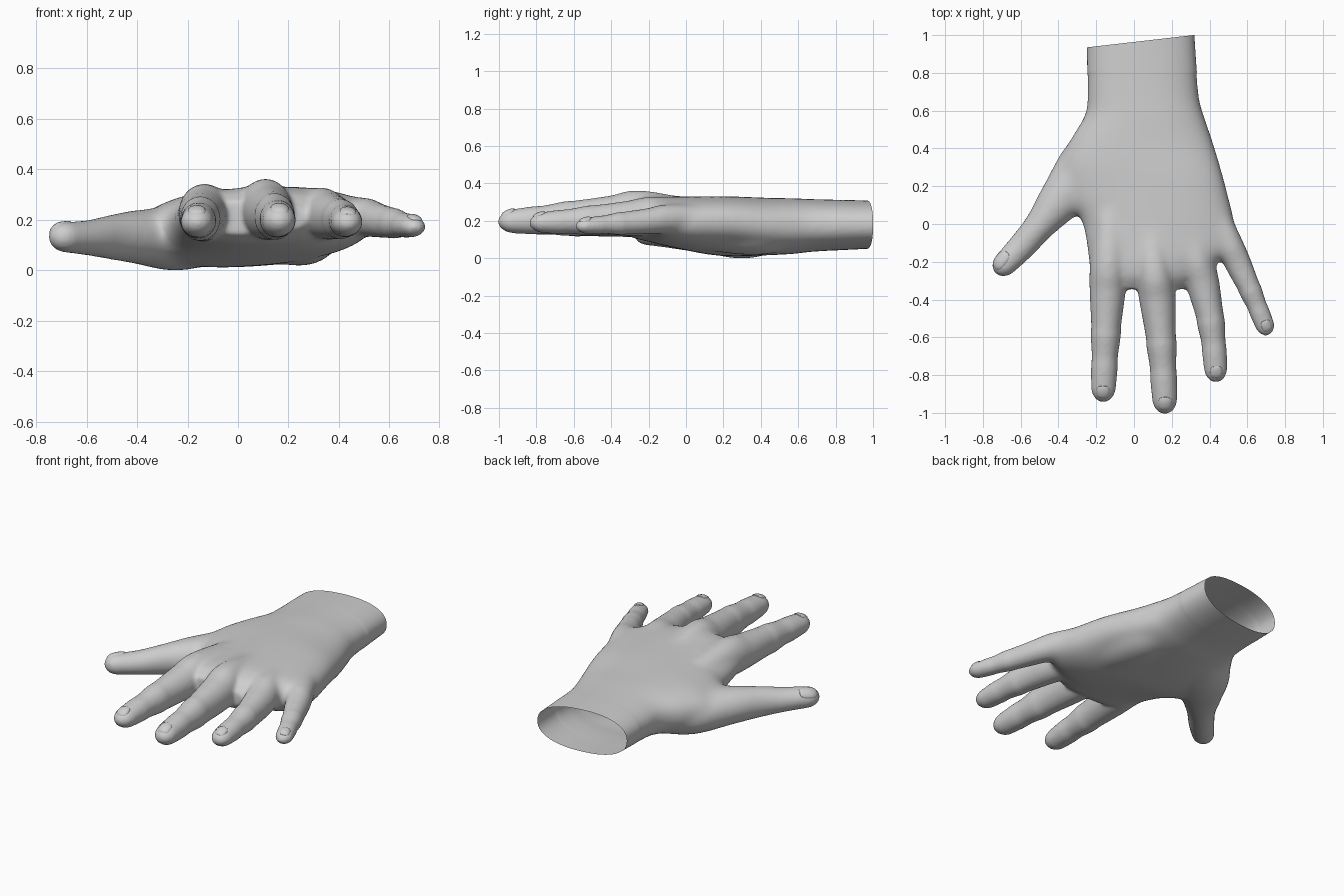
import bpy, bmesh, math
from mathutils import Vector
from mathutils.bvhtree import BVHTree

if "Cube" in bpy.data.objects:
    bpy.data.objects.remove(bpy.data.objects["Cube"])

skin = bpy.data.materials.new("skin_grey")
skin.diffuse_color = (0.62, 0.62, 0.62, 1)
skin.use_nodes = True
skin.node_tree.nodes["Principled BSDF"].inputs["Base Color"].default_value = skin.diffuse_color


def spline(rows, steps):
    """Catmull-Rom interpolation through rows of numbers."""
    out = []
    for i in range(len(rows) - 1):
        a, b = rows[max(i - 1, 0)], rows[i]
        c, d = rows[i + 1], rows[min(i + 2, len(rows) - 1)]
        for k in range(steps):
            t = k / steps
            out.append([0.5 * (2 * q + (r - p) * t + (2 * p - 5 * q + 4 * r - s) * t * t
                               + (3 * q - p - 3 * r + s) * t ** 3)
                        for p, q, r, s in zip(a, b, c, d)])
    return out + [list(rows[-1])]


def finish(name, bm):
    me = bpy.data.meshes.new(name)
    bm.to_mesh(me)
    bm.free()
    ob = bpy.data.objects.new(name, me)
    bpy.context.collection.objects.link(ob)
    me.materials.append(skin)
    return ob


def loft(name, rings):
    bm = bmesh.new()
    loops = [[bm.verts.new(p) for p in ring] for ring in rings]
    n = len(loops[0])
    for a, b in zip(loops, loops[1:]):
        for i in range(n):
            j = (i + 1) % n
            bm.faces.new((a[i], a[j], b[j], b[i]))
    bm.faces.new(loops[0])
    bm.faces.new(loops[-1])
    bmesh.ops.recalc_face_normals(bm, faces=bm.faces)
    return finish(name, bm)


def oval(sides, power):
    """Unit superellipse points."""
    for k in range(sides):
        a = 2 * math.pi * k / sides
        c, s = math.cos(a), math.sin(a)
        yield math.copysign(abs(c) ** power, c), math.copysign(abs(s) ** power, s)


def tube(name, rows, steps=8):
    """Tube along x, y, z with half width and half height, rounded at its tip."""
    pts = spline(rows, steps)
    co = [Vector(p[:3]) for p in pts]
    left = [0.0] * len(co)
    for i in range(len(co) - 2, -1, -1):
        left[i] = left[i + 1] + (co[i + 1] - co[i]).length
    rings = []
    for i, p in enumerate(pts):
        tan = (co[min(i + 1, len(co) - 1)] - co[max(i - 1, 0)]).normalized()
        side = tan.cross(Vector((0, 0, 1))).normalized()
        up = side.cross(tan)
        f = math.sqrt(max(0.004, 1 - max(0, 1 - left[i] / (p[3] * 1.15)) ** 2))
        rings.append([co[i] + side * u * p[3] * f + up * v * p[4] * f
                      for u, v in oval(24, 1)])
    return loft(name, rings)


# Shared finger shape: position along finger, width and height against the knuckle
JOINTS = [(0, 1, 1), (.2, .95, .89), (.45, .79, .77), (.53, .79, .76),
          (.67, .69, .63), (.76, .7, .61), (.9, .65, .52), (1, .59, .42)]


def finger(name, knuckle, tip, w, h, bow=0):
    k, e = Vector(knuckle), Vector(tip)
    root = k + (k - e) * .35
    rows = [(root.x, root.y, .225, w * .9, h * .82)]
    for t, fw, fh in JOINTS:
        p = k.lerp(e, t)
        rows.append((p.x + bow * math.sin(math.pi * t), p.y,
                     k.z + (e.z - k.z) * t ** .75, w * fw, h * fh))
    return tube(name, rows)


# Palm and wrist: y, left x, right x, bottom z, top z
palm_rows = [(1.1, -.252, .314, .063, .312), (.7, -.248, .342, .043, .322),
             (.58, -.26, .37, .03, .327), (.45, -.335, .414, .023, .329),
             (.3, -.4, .46, .02, .333), (.15, -.37, .5, .025, .335),
             (.02, -.28, .53, .045, .337), (-.12, -.25, .535, .075, .337),
             (-.2, -.238, .45, .095, .335), (-.28, -.225, .36, .115, .32),
             (-.345, -.2, .27, .15, .28)]
rings = []
for y, x0, x1, z0, z1 in spline(palm_rows, 5):
    tilt = .025 * math.exp(-((y - .22) / .2) ** 2)      # little-finger side sits higher
    rings.append([((x0 + x1) / 2 + u * (x1 - x0) / 2, y,
                   (z0 + z1) / 2 + v * (z1 - z0) / 2 + tilt * u)
                  for u, v in oval(48, .87)])
hand = loft("hand", rings)

# Fingers, thumb and the heel pad of the palm
parts = [
    finger("index_finger", (-.133, -.2, .235), (-.165, -.944, .195), .101, .116),
    finger("middle_finger", (.107, -.24, .248), (.166, -1.006, .2), .102, .122, .008),
    finger("ring_finger", (.325, -.17, .232), (.436, -.839, .194), .094, .105, .024),
    finger("little_finger", (.5, -.1, .218), (.714, -.589, .176), .077, .08, .006),
    tube("thumb", [(-.12, .48, .15, .12, .11), (-.24, .31, .13, .16, .127),
                   (-.385, .13, .138, .12, .11), (-.5, -.01, .137, .083, .088),
                   (-.605, -.13, .135, .072, .068), (-.735, -.262, .14, .06, .057)]),
    tube("heel_pad", [(.22, .58, .15, .1, .09), (.24, .38, .14, .15, .118),
                      (.28, .12, .16, .14, .11), (.34, -.05, .19, .11, .08)]),
]

# Blend everything into one soft skin
bpy.ops.object.select_all(action='DESELECT')
for ob in parts + [hand]:
    ob.select_set(True)
bpy.context.view_layer.objects.active = hand
bpy.ops.object.join()
rm = hand.modifiers.new("blend", 'REMESH')
rm.mode = 'VOXEL'
rm.voxel_size = 0.010
sm = hand.modifiers.new("soften", 'SMOOTH')
sm.factor, sm.iterations = 0.5, 9
for m in ("blend", "soften"):
    bpy.ops.object.modifier_apply(modifier=m)

# Extra softening over the palm and knuckles, then open the slanted wrist end
bm = bmesh.new()
bm.from_mesh(hand.data)
for i in range(36):
    edge = -.30 + .006 * i
    soft = [v for v in bm.verts if edge < v.co.y < .8 and v.co.x > -.5 + .004 * i]
    bmesh.ops.smooth_vert(bm, verts=soft, factor=.5, use_axis_x=True,
                          use_axis_y=True, use_axis_z=True)
bmesh.ops.bisect_plane(bm, geom=bm.verts[:] + bm.edges[:] + bm.faces[:],
                       plane_co=(.315, 1.0, .2), plane_no=(-.115, 1, 0), clear_outer=True)
low = min(v.co.z for v in bm.verts)
for v in bm.verts:
    v.co.z -= low
for f in bm.faces:
    f.material_index = 0
tree = BVHTree.FromBMesh(bm)
bm.to_mesh(hand.data)
bm.free()
hand.data.materials.clear()
hand.data.materials.append(skin)


# Nails: thin rounded plates laid on the skin
def nail(name, centre, along, normal, w, h):
    n = Vector(normal).normalized()
    side = Vector(along).cross(n).normalized()
    fwd = n.cross(side)
    bm = bmesh.new()
    loops = []
    for r, lift in ((.15, .007), (.5, .007), (.8, .006), (.95, .004), (1, -.004)):
        loop = []
        for u, v in oval(28, .7):
            p = Vector(centre) + side * u * w * r + fwd * v * h * r
            hit = tree.ray_cast(p + n * .3, -n)[0] or p
            loop.append(bm.verts.new(hit + n * lift))
        loops.append(loop)
    bm.faces.new(loops[0])
    for a, b in zip(loops, loops[1:]):
        for i in range(28):
            j = (i + 1) % 28
            bm.faces.new((a[i], b[i], b[j], a[j]))
    bmesh.ops.recalc_face_normals(bm, faces=bm.faces)
    if sum(f.normal.dot(n) for f in bm.faces) < 0:
        bmesh.ops.reverse_faces(bm, faces=bm.faces)
    return finish(name, bm)


nails = [nail("index_nail", (-.164, -.885, .2), (0, -1, 0), (0, -.15, 1), .036, .036),
         nail("middle_nail", (.165, -.945, .2), (0, -1, 0), (0, -.15, 1), .037, .038),
         nail("ring_nail", (.434, -.78, .2), (0, -1, 0), (.05, -.15, 1), .033, .034),
         nail("little_nail", (.697, -.535, .18), (.4, -1, 0), (.15, -.15, 1), .028, .032),
         nail("thumb_nail", (-.685, -.205, .138), (-.68, -.7, 0), (-.5, .35, .8), .038, .055)]

for ob in [hand] + nails:
    bpy.ops.object.select_all(action='DESELECT')
    ob.select_set(True)
    bpy.context.view_layer.objects.active = ob
    bpy.ops.object.shade_smooth_by_angle(angle=math.radians(50))
